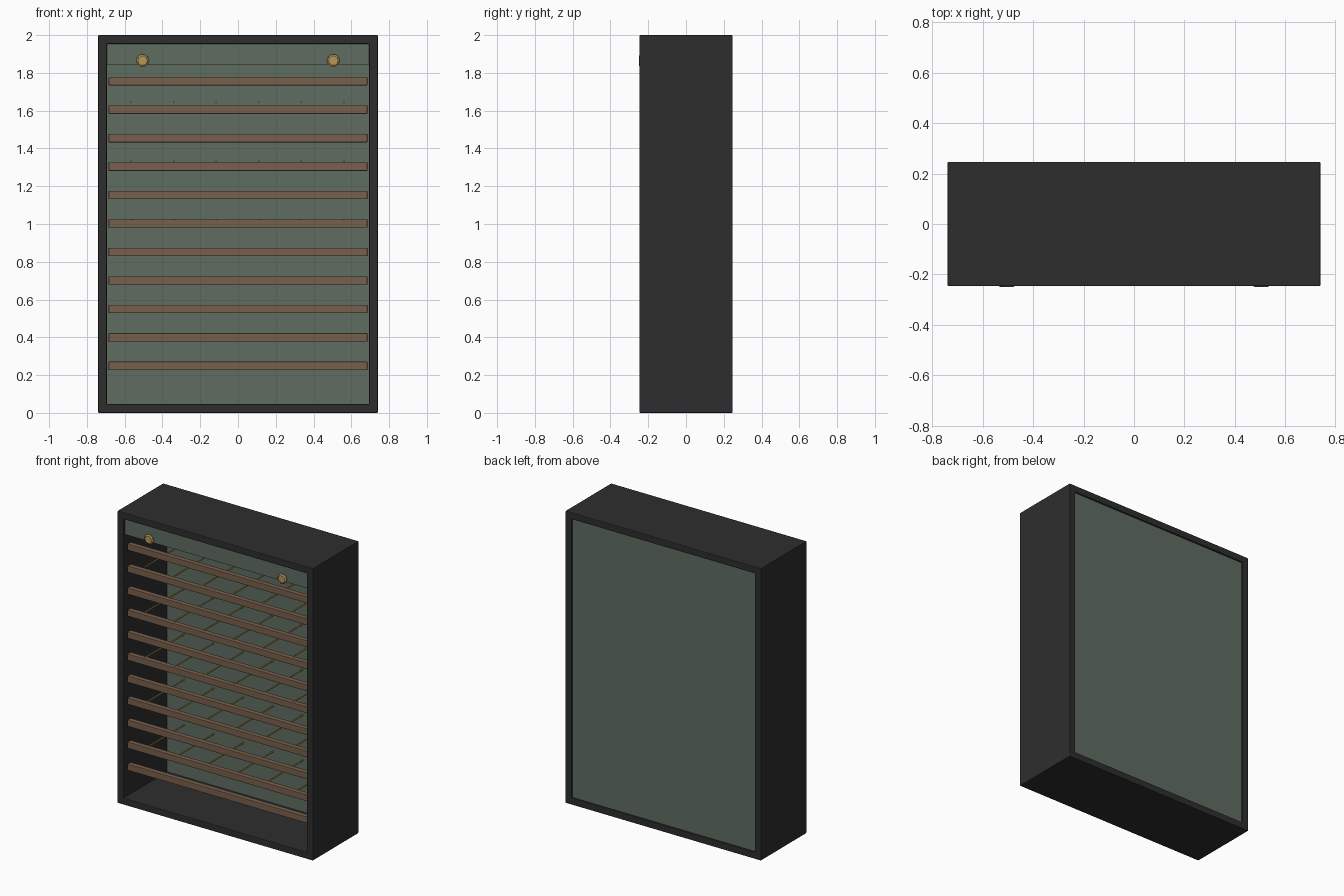
import bpy, bmesh, math

if "Cube" in bpy.data.objects:
    bpy.data.objects.remove(bpy.data.objects["Cube"])

def mat(name, rgb):
    m = bpy.data.materials.new(name)
    m.diffuse_color = (*rgb, 1)
    m.use_nodes = True
    m.node_tree.nodes["Principled BSDF"].inputs["Base Color"].default_value = m.diffuse_color
    return m

CHARCOAL = mat("charcoal", (0.027, 0.027, 0.028))
GREEN = mat("sage green", (0.112, 0.150, 0.120))
WOOD = mat("brown wood", (0.190, 0.115, 0.073))
BRASS = mat("brass", (0.470, 0.310, 0.100))

def finish(name, bm, m, bevel=0):
    me = bpy.data.meshes.new(name)
    bmesh.ops.recalc_face_normals(bm, faces=bm.faces[:])
    bm.to_mesh(me)
    bm.free()
    me.materials.append(m)
    ob = bpy.data.objects.new(name, me)
    bpy.context.collection.objects.link(ob)
    if bevel:
        b = ob.modifiers.new("bevel", 'BEVEL')
        b.width, b.segments = bevel, 2
    return ob

def box(name, x, y, z, m, bevel=0):
    bm = bmesh.new()
    bmesh.ops.create_cube(bm, size=1)
    for v in bm.verts:
        v.co = [r[0] + (c + 0.5) * (r[1] - r[0]) for c, r in zip(v.co, (x, y, z))]
    return finish(name, bm, m, bevel)

def lathe_y(name, x, z, rings, n, m, scallop=0):
    # rings of (y, radius) along the depth axis, optionally fluted
    bm = bmesh.new()
    loops = []
    for y, r in rings:
        loops.append([bm.verts.new((
            x + r * (1 - scallop * (i % 2)) * math.cos(2 * math.pi * i / n), y,
            z + r * (1 - scallop * (i % 2)) * math.sin(2 * math.pi * i / n))) for i in range(n)])
    for a, b in zip(loops, loops[1:]):
        for i in range(n):
            bm.faces.new((a[i], a[(i + 1) % n], b[(i + 1) % n], b[i]))
    bm.faces.new(loops[0])
    bm.faces.new(loops[-1])
    return finish(name, bm, m)

# outer case: rectangular tube, open front and back
W, D, H, T = 0.74, 0.247, 2.0, 0.046
bm = bmesh.new()
def ring(y, t):
    return [bm.verts.new((sx * (W - t), y, z)) for sx, z in
            ((-1, t), (1, t), (1, H - t), (-1, H - t))]
loops = [ring(-D, 0), ring(D, 0), ring(D, T), ring(-D, T)]
for k in range(4):
    a, b = loops[k], loops[(k + 1) % 4]
    for i in range(4):
        j = (i + 1) % 4
        bm.faces.new((a[i], a[j], b[j], b[i]))
finish("case", bm, CHARCOAL, 0.004)

# back panel and top fascia
box("back_panel", (-0.694, 0.694), (0.224, 0.236), (T, H - T), GREEN)
box("top_fascia", (-0.694, 0.694), (-0.232, -0.215), (1.845, H - T), GREEN)

# horizontal slats
for i in range(11):
    z = 0.249 + i * 0.1507
    box(f"slat_{i + 1}", (-0.685, 0.685), (-0.218, -0.183), (z - 0.022, z + 0.022), WOOD, 0.003)

# thin rods running from the slats to the back panel
for r in range(5):
    for c in range(6):
        lathe_y(f"rod_{r + 1}_{c + 1}", -0.565 + c * 0.225, 0.40 + r * 0.311,
                [(-0.2, 0.005), (0.226, 0.005)], 8, BRASS)

# fluted knobs on the fascia
for side, x in (("left", -0.505), ("right", 0.505)):
    lathe_y(f"{side}_knob_stem", x, 1.863, [(-0.225, 0.02), (-0.24, 0.02)], 16, BRASS)
    lathe_y(f"{side}_knob", x, 1.865,
            [(-0.233, 0.03), (-0.238, 0.035), (-0.244, 0.035), (-0.25, 0.026)], 20, BRASS, 0.1)
